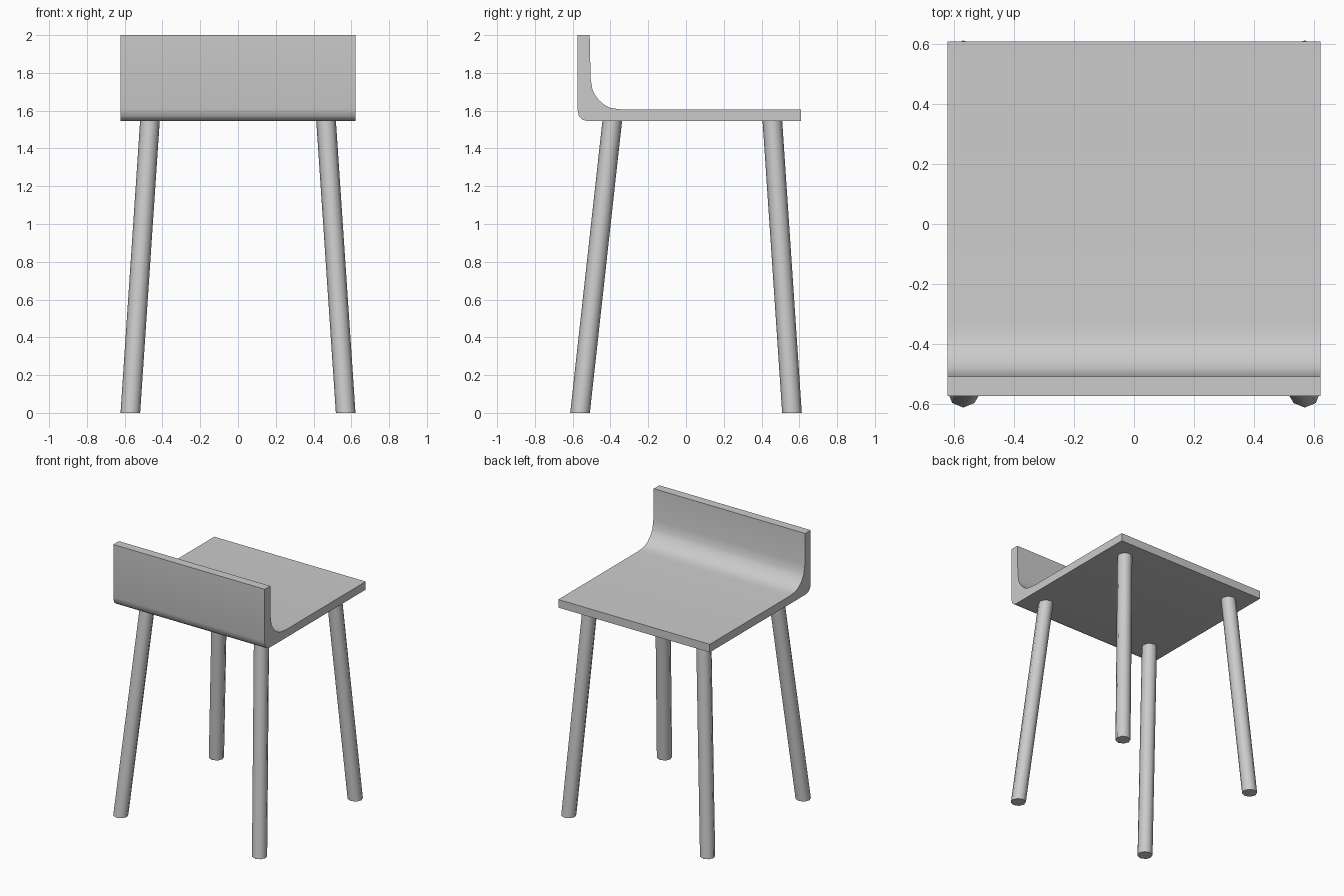
import bpy
import bmesh
import math

cube = bpy.data.objects.get("Cube")
if cube:
    bpy.data.objects.remove(cube, do_unlink=True)

grey = bpy.data.materials.new("light_grey")
grey.use_nodes = True
grey.diffuse_color = (0.6, 0.6, 0.6, 1)
grey.node_tree.nodes["Principled BSDF"].inputs["Base Color"].default_value = (0.6, 0.6, 0.6, 1)


def finish(name, bm):
    """Turn a bmesh into a smooth-shaded object with sharp edges kept."""
    bmesh.ops.recalc_face_normals(bm, faces=bm.faces)
    mesh = bpy.data.meshes.new(name)
    bm.to_mesh(mesh)
    bm.free()
    mesh.materials.append(grey)
    obj = bpy.data.objects.new(name, mesh)
    bpy.context.collection.objects.link(obj)
    bpy.ops.object.select_all(action="DESELECT")
    obj.select_set(True)
    bpy.context.view_layer.objects.active = obj
    bpy.ops.object.shade_smooth_by_angle(angle=math.radians(50))


def leg(name, bottom, top, height=1.55, radius=0.052, sides=8):
    """Splayed leg whose ends stay level."""
    bm = bmesh.new()
    rings = []
    for (cx, cy), z in ((bottom, 0), (top, height)):
        angles = [math.tau * i / sides for i in range(sides)]
        rings.append([bm.verts.new((cx + radius * math.cos(a), cy + radius * math.sin(a), z))
                      for a in angles])
    for ring in rings:
        bm.faces.new(ring)
    low, high = rings
    for i in range(sides):
        j = (i + 1) % sides
        bm.faces.new((low[i], low[j], high[j], high[i]))
    finish(name, bm)


# Seat and low backrest: one side profile (y, z) extruded across the width
profile = [(0.61, 1.545), (-0.52, 1.545), (-0.548, 1.552), (-0.567, 1.57), (-0.575, 1.61),
           (-0.575, 2.0), (-0.51, 2.0), (-0.505, 1.77), (-0.495, 1.71), (-0.482, 1.684),
           (-0.463, 1.658), (-0.437, 1.634), (-0.405, 1.616), (-0.365, 1.609),
           (-0.32, 1.605), (0.61, 1.605)]
half_width = 0.622
bm = bmesh.new()
side = bm.faces.new([bm.verts.new((-half_width, y, z)) for y, z in profile])
extruded = bmesh.ops.extrude_face_region(bm, geom=[side], use_keep_orig=True)
moved = [v for v in extruded["geom"] if isinstance(v, bmesh.types.BMVert)]
bmesh.ops.translate(bm, verts=moved, vec=(2 * half_width, 0, 0))
finish("seat_with_backrest", bm)

# Four splayed legs, mirrored left and right
for label, sx in (("left", 1), ("right", -1)):
    leg("front_leg_" + label, (sx * 0.57, -0.561), (sx * 0.466, -0.39))
    leg("back_leg_" + label, (sx * 0.57, 0.561), (sx * 0.466, 0.457))
